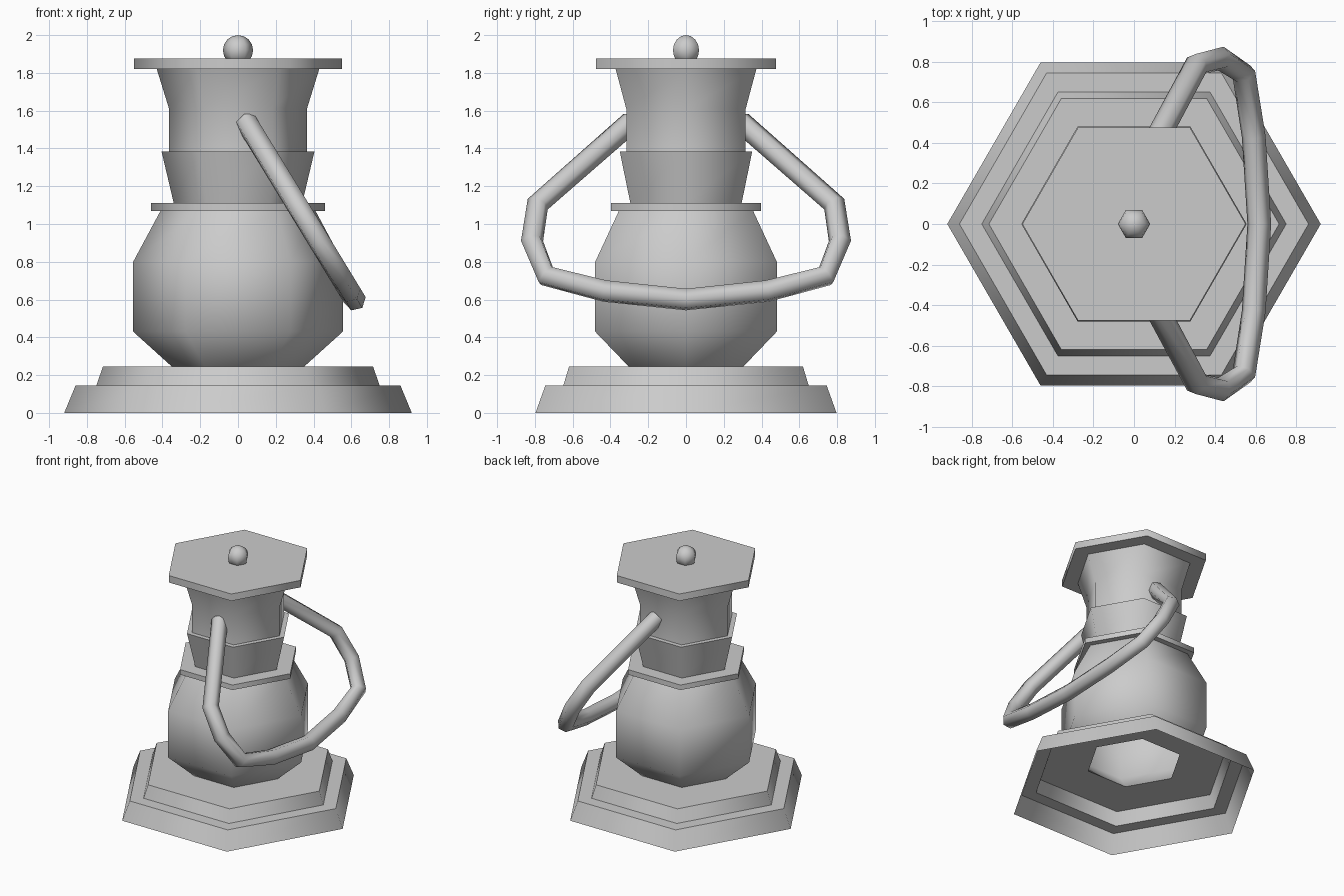
import bpy, bmesh, math

if "Cube" in bpy.data.objects:
    bpy.data.objects.remove(bpy.data.objects["Cube"])


def finish(ob, angle=65):
    bpy.ops.object.select_all(action='DESELECT')
    ob.select_set(True)
    bpy.context.view_layer.objects.active = ob
    bpy.ops.object.shade_smooth_by_angle(angle=math.radians(angle))


def lathe(name, profile, sides=6):
    """Spin an (r, z) profile, listed bottom to top, into an open shell."""
    bm = bmesh.new()
    rings = []
    for r, z in profile:
        if r < 1e-5:
            rings.append([bm.verts.new((0, 0, z))] * sides)
        else:
            rings.append([bm.verts.new((r * math.cos(math.tau * i / sides),
                                        r * math.sin(math.tau * i / sides), z))
                          for i in range(sides)])
    for a, b in zip(rings, rings[1:]):
        for i in range(sides):
            j = (i + 1) % sides
            quad = list(dict.fromkeys((a[i], a[j], b[j], b[i])))
            bm.faces.new(quad)
    me = bpy.data.meshes.new(name)
    bm.to_mesh(me)
    bm.free()
    ob = bpy.data.objects.new(name, me)
    bpy.context.collection.objects.link(ob)
    finish(ob)
    return ob


# Stepped foot, hollow underneath
lathe("base", [(0.92, 0), (0.86, 0.145), (0.75, 0.145), (0.715, 0.245), (0.35, 0.245)])

# Bulbous body
lathe("body", [(0.35, 0.245), (0.555, 0.43), (0.555, 0.8), (0.41, 1.07)])

# Collar between body and neck
lathe("collar", [(0.41, 1.07), (0.46, 1.07), (0.46, 1.11), (0.34, 1.11)])

# Neck with a flared band and flared mouth
lathe("neck", [(0.34, 1.11), (0.405, 1.385), (0.365, 1.385), (0.365, 1.61), (0.43, 1.82)])

# Flat lid
lathe("lid", [(0.43, 1.82), (0.55, 1.82), (0.55, 1.875), (0, 1.875)])

# Ball knob
R, N = 0.08, 8
lathe("knob", [(R * math.sin(math.pi * k / N), 1.92 - R * math.cos(math.pi * k / N))
               for k in range(N + 1)])

# Swinging bail handle: half path as (y, z), lying in a tilted plane, mirrored in y
half = [(0.29, 1.54), (0.785, 1.105), (0.815, 0.91), (0.74, 0.725), (0.43, 0.645)]
path = half + [(0, 0.6)] + [(-y, z) for y, z in reversed(half)]
cu = bpy.data.curves.new("handle_path", 'CURVE')
cu.dimensions = '3D'
cu.bevel_depth = 0.06
cu.bevel_resolution = 1
cu.use_fill_caps = True
sp = cu.splines.new('POLY')
sp.points.add(len(path) - 1)
for p, (y, z) in zip(sp.points, path):
    p.co = (0.05 + (1.53 - z) * 0.61, y, z, 1)
handle = bpy.data.objects.new("handle", cu)
bpy.context.collection.objects.link(handle)
bpy.ops.object.select_all(action='DESELECT')
handle.select_set(True)
bpy.context.view_layer.objects.active = handle
bpy.ops.object.convert(target='MESH')
finish(bpy.context.view_layer.objects.active)
